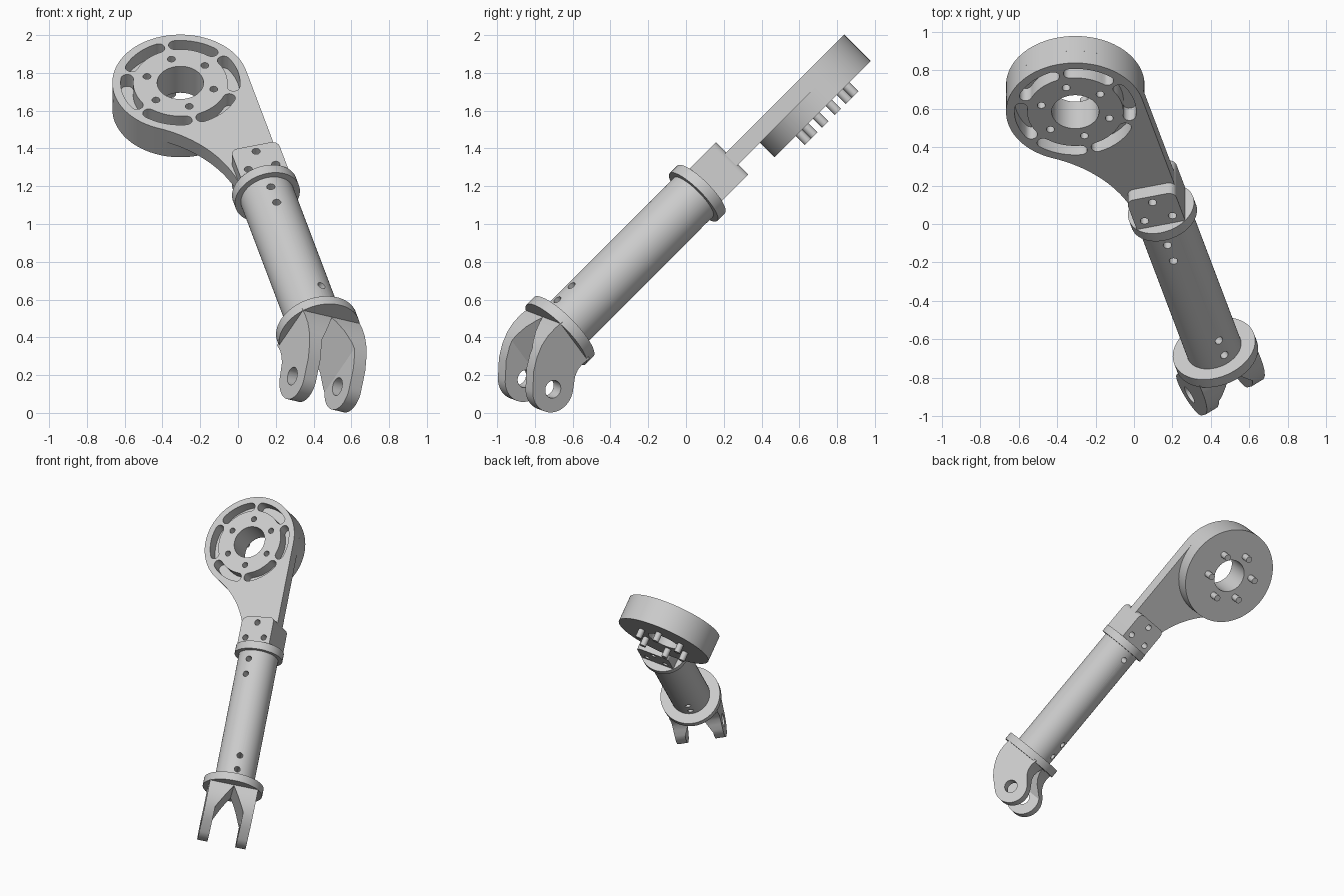
import bpy, bmesh
from math import sin, cos, atan2, sqrt, pi, radians
from mathutils import Matrix, Vector

cube = bpy.data.objects.get("Cube")
if cube:
    bpy.data.objects.remove(cube, do_unlink=True)

grey = bpy.data.materials.new("light_grey")
grey.use_nodes = True
grey.diffuse_color = (0.6, 0.6, 0.6, 1)
grey.node_tree.nodes["Principled BSDF"].inputs["Base Color"].default_value = (0.6, 0.6, 0.6, 1)

# Leg frame: u runs down the leg, w across it, n out of the hip plate
tilt, h = radians(15), sqrt(0.5)
up = Vector((0, h, h))
U = Vector((sin(tilt), 0, 0)) - up * cos(tilt)
W = Vector((cos(tilt), 0, 0)) + up * sin(tilt)
N = Vector((0, -h, h))
# Fork frame is the leg frame turned about u
turn = radians(30)
P = W * cos(turn) - N * sin(turn)
Q = W * sin(turn) + N * cos(turn)
ORIGIN = Vector((0.148, 0.06, 1.163))

FLAT = (U, W, N)      # profile in the hip plate plane
AXIAL = (W, N, U)     # profile across the leg
SIDE = (U, Q, P)      # profile of a fork prong
FORK = (U, P, Q)      # profile across the fork gap


def arc(cx, cy, r, a0, a1, n=16):
    """Points on an arc, angles in degrees."""
    steps = [radians(a0 + (a1 - a0) * i / n) for i in range(n + 1)]
    return [(cx + r * cos(a), cy + r * sin(a)) for a in steps]


def circle(r, cx=0, cy=0, n=32):
    return arc(cx, cy, r, 0, 360, n)[:-1]


def prism(name, profile, lo, hi, axes):
    """Extrude a flat profile along the third axis."""
    a, b, c = axes
    bm = bmesh.new()
    face = bm.faces.new([bm.verts.new(ORIGIN + a * x + b * y + c * lo) for x, y in profile])
    made = bmesh.ops.extrude_face_region(bm, geom=[face])["geom"]
    bmesh.ops.translate(bm, vec=c * (hi - lo), verts=[v for v in made if isinstance(v, bmesh.types.BMVert)])
    bmesh.ops.recalc_face_normals(bm, faces=bm.faces)
    mesh = bpy.data.meshes.new(name)
    bm.to_mesh(mesh)
    bm.free()
    mesh.materials.append(grey)
    obj = bpy.data.objects.new(name, mesh)
    bpy.context.collection.objects.link(obj)
    return obj


def activate(obj):
    for o in bpy.context.selected_objects:
        o.select_set(False)
    obj.select_set(True)
    bpy.context.view_layer.objects.active = obj


def cut(target, profiles, lo, hi, axes):
    """Cut prisms of the given profiles out of the target."""
    for profile in profiles:
        cutter = prism("cutter", profile, lo, hi, axes)
        cutter.hide_render = True
        mod = target.modifiers.new("cut", "BOOLEAN")
        mod.operation, mod.solver, mod.object = "DIFFERENCE", "EXACT", cutter
        activate(target)
        bpy.ops.object.modifier_apply(modifier=mod.name)
        bpy.data.objects.remove(cutter, do_unlink=True)


parts = []
HU, HW, HR = -0.874, -0.235, 0.36     # hip centre and radius
HALF = 0.125                          # half width of the arm

# Hip plate: disc flowing into the arm, straight on one side, filleted on the other
fillet = 0.7
dw = -HALF - fillet - HW
du = sqrt((HR + fillet) ** 2 - dw ** 2)
tangent = atan2(dw, du) * 180 / pi
outline = [(0, HALF)]
outline += arc(HU, HW, HR, 90, 360 + tangent, 64)
outline += arc(HU + du, HW + dw, fillet, 180 + tangent, 90, 20)[1:]
hip_plate = prism("hip_plate", outline, -0.045, 0.044, FLAT)

# Housing behind the plate
housing = prism("hip_housing", circle(HR, HU, HW, 96), -0.154, -0.045, FLAT)
bore = [circle(0.123, HU, HW, 48)]
cut(hip_plate, bore, -0.3, 0.3, FLAT)
cut(housing, bore, -0.3, 0.3, FLAT)

# Curved slots and screw holes around the bore, pins at the back
mid, half = 0.283, 0.033
slots, screws = [], []
for k in range(6):
    s = 30 + 60 * k
    a0, a1 = s - 21, s + 21
    ends = [(HU + mid * cos(radians(a)), HW + mid * sin(radians(a))) for a in (a0, a1)]
    slots.append(arc(HU, HW, mid + half, a0, a1)
                 + arc(*ends[1], half, a1, a1 + 180, 8)[1:]
                 + arc(HU, HW, mid - half, a1, a0)[1:]
                 + arc(*ends[0], half, a0 + 180, a0 + 360, 8)[1:-1])
    a = radians(60 * k)
    x, y = HU + 0.183 * cos(a), HW + 0.183 * sin(a)
    screws.append(circle(0.021, x, y, 20))
    parts.append(prism("hip_pin_%d" % (k + 1), circle(0.024, x, y, 20), -0.222, -0.15, FLAT))
cut(hip_plate, slots + screws, -0.1, 0.1, FLAT)

# Bracket clamping the arm
end, cr = -0.245, 0.04
block = [(0, -0.13), (0, 0.13)]
block += arc(end + cr, 0.13 - cr, cr, 90, 180, 8) + arc(end + cr, cr - 0.13, cr, 180, 270, 8)
bracket = prism("arm_bracket", block, -0.121, 0.121, FLAT)
bolts = [circle(0.022, x, y, 20) for x, y in ((-0.2, 0), (-0.08, 0.075), (-0.08, -0.075))]
cut(bracket, bolts, -0.3, 0.3, FLAT)
cut(hip_plate, bolts, -0.3, 0.3, FLAT)

# Tube with bolt holes, and its two flanges
tube = prism("leg_tube", circle(0.146, n=64), 0, 1.06, AXIAL)
cut(tube, [circle(0.022, x, 0, 20) for x in (0.1, 0.22)], -0.3, 0.3, FLAT)
cut(tube, [circle(0.022, x, 0, 20) for x in (0.865, 0.975)], -0.3, 0.3, (U, P, Q))
upper_flange = prism("upper_flange", circle(0.178, n=64), -0.03, 0.03, AXIAL)
lower_flange = prism("lower_flange", circle(0.222, n=64), 1.035, 1.095, AXIAL)

# Fork: one swept solid, opened by a V-rooted gap and drilled at the tip
TU, TQ = 1.345, -0.12
prong = [(1.08, 0.13), (1.13, 0.135), (1.19, 0.133), (1.25, 0.118), (1.31, 0.088), (1.37, 0.043)]
prong += arc(TU, TQ, 0.125, 45, -130, 24)
prong += [(1.235, -0.188), (1.205, -0.16), (1.17, -0.143), (1.13, -0.138), (1.08, -0.145)]
fork = prism("ankle_fork", prong, -0.18, 0.18, SIDE)
gap = [(1.1, 0), (1.28, 0.105), (1.6, 0.105), (1.6, -0.105), (1.28, -0.105)]
cut(fork, [gap], -0.4, 0.4, FORK)
cut(fork, [circle(0.048, TU, TQ)], -0.4, 0.4, SIDE)

# Smooth round walls, keep edges sharp
parts += [hip_plate, housing, bracket, tube, upper_flange, lower_flange, fork]
for part in parts:
    activate(part)
    bpy.ops.object.shade_smooth_by_angle(angle=radians(30))
